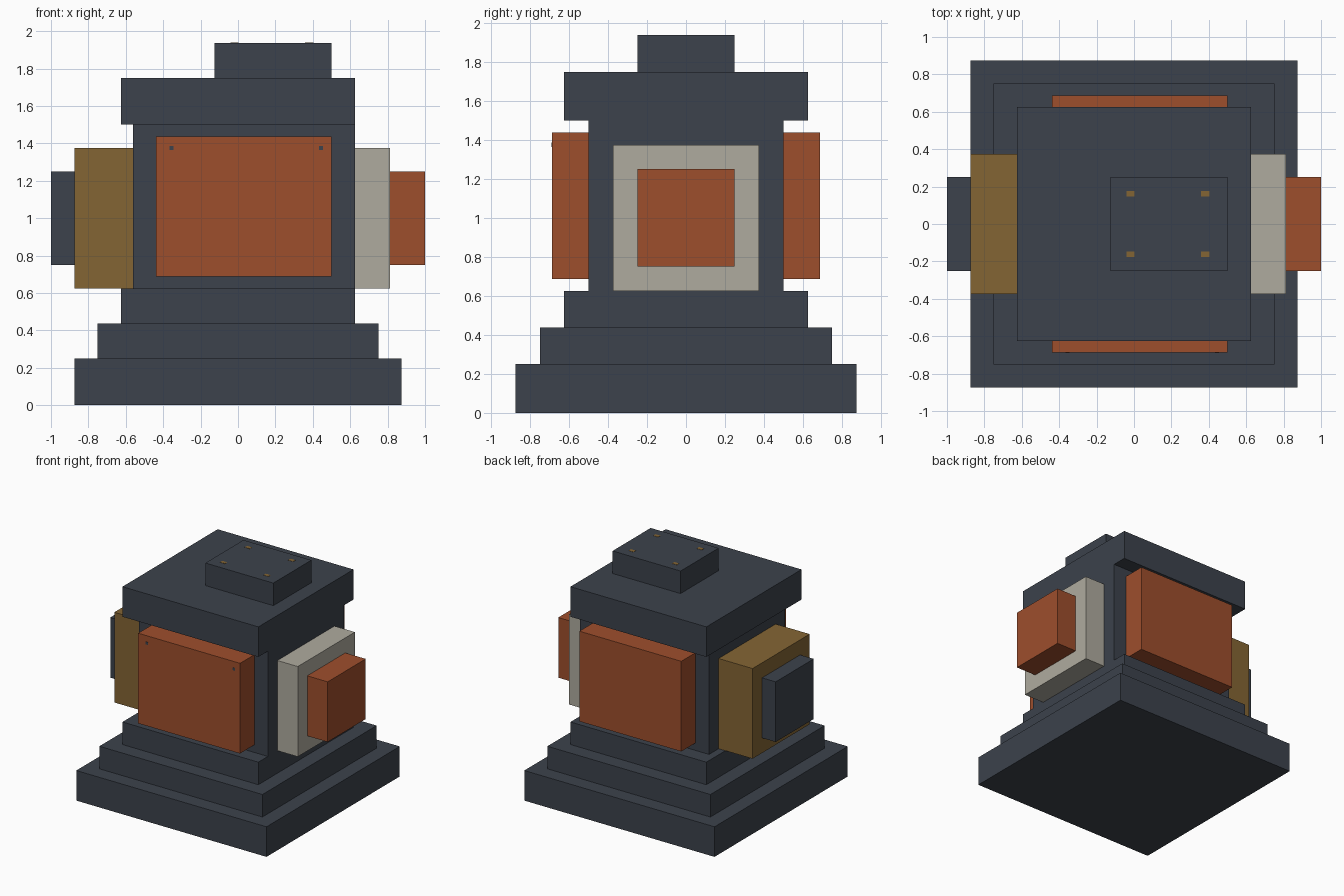
import bpy
from mathutils import Vector

cube = bpy.data.objects.get("Cube")
if cube:
    bpy.data.objects.remove(cube, do_unlink=True)

U = 1 / 16  # modelling grid step


def material(name, rgb):
    lin = [((c / 255 + 0.055) / 1.055) ** 2.4 for c in rgb]
    mat = bpy.data.materials.new(name)
    mat.use_nodes = True
    mat.diffuse_color = (*lin, 1)
    mat.node_tree.nodes["Principled BSDF"].inputs["Base Color"].default_value = (*lin, 1)
    return mat


slate = material("slate", (60, 66, 76))
rust = material("rust", (158, 78, 44))
brass = material("brass", (132, 101, 52))
stone = material("stone", (175, 171, 159))


def box(name, x, y, z, mat):
    """Box from (min, max) ranges along each axis, in grid steps."""
    lo, hi = (Vector(c) * U for c in zip(x, y, z))
    bpy.ops.mesh.primitive_cube_add(size=1)
    obj = bpy.context.object
    obj.name = name
    mid, size = (lo + hi) / 2, hi - lo
    for v in obj.data.vertices:
        v.co = Vector(a * b for a, b in zip(v.co, size)) + mid
    obj.data.materials.append(mat)
    return obj


def around(c, half):
    return (c - half, c + half)


# Stepped base, column and cap
for name, half, z in (("base", 14, (0, 4)), ("middle_step", 12, (4, 7)),
                      ("upper_step", 10, (7, 10)), ("cap", 10, (24, 28))):
    box(name, (-half, half), (-half, half), z, slate)
box("column", (-9, 10), (-8, 8), (10, 24), slate)
box("top_block", (-2, 8), (-4, 4), (28, 31), slate)

# Front and back panels
box("front_panel", (-7, 8), (-11, -8), (11, 23), rust)
box("back_panel", (-7, 8), (8, 11), (11, 23), rust)

# Side housings
box("left_plate", (10, 13), (-6, 6), (10, 22), stone)
box("left_block", (13, 16), (-4, 4), (12, 20), rust)
box("right_plate", (-14, -9), (-6, 6), (10, 22), brass)
box("right_block", (-16, -14), (-4, 4), (12, 20), slate)

# Small rivets on the top block and the front panel
for x in (-0.3, 6.1):
    for y in (-2.6, 2.6):
        box("top_rivet", around(x, 0.36), around(y, 0.24), (30.98, 31.03), brass)
for x in (-5.7, 7.1):
    box("front_rivet", around(x, 0.18), (-11.03, -10.98), around(22, 0.18), slate)
